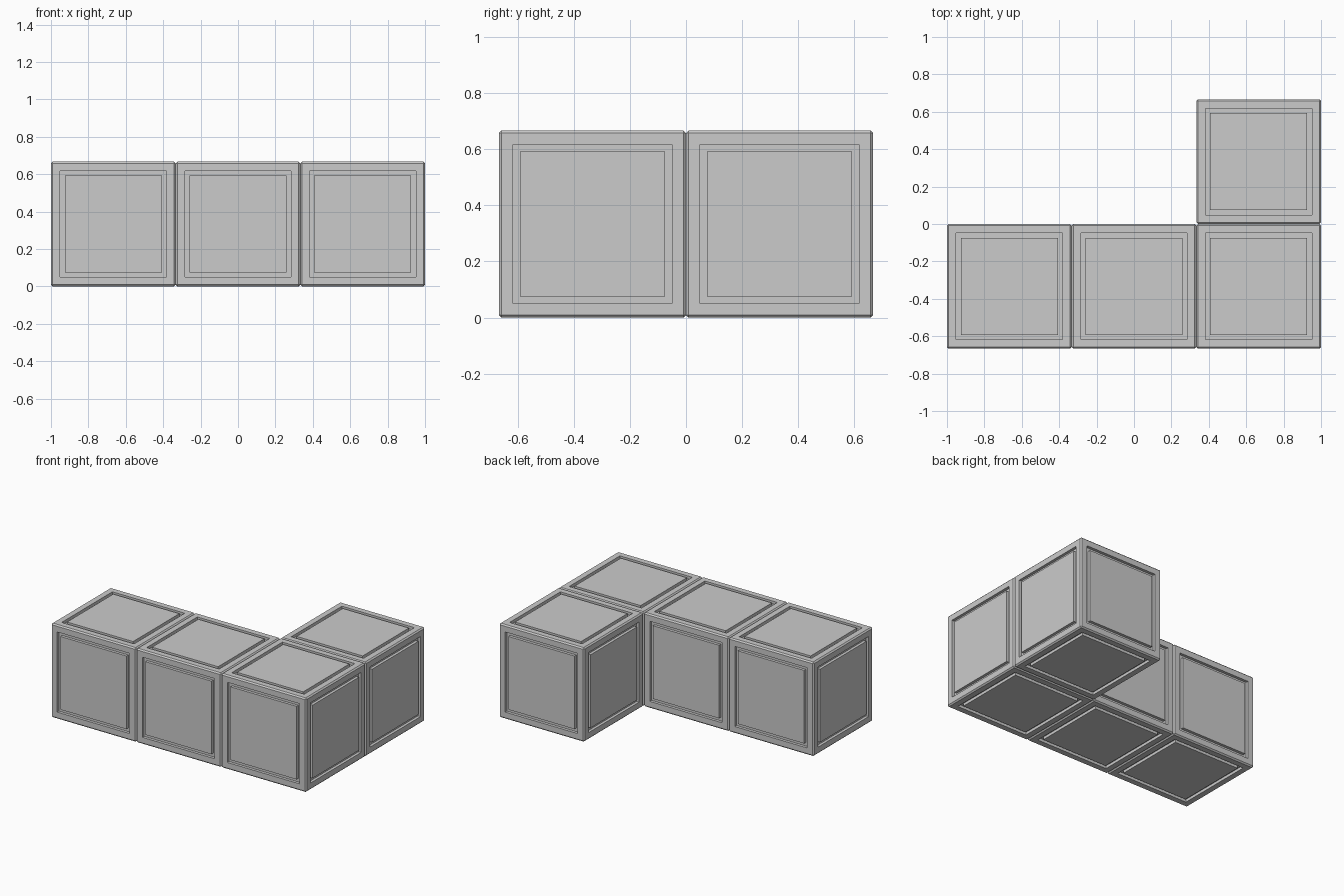
import bpy, bmesh

if "Cube" in bpy.data.objects:
    bpy.data.objects.remove(bpy.data.objects["Cube"])

S = 2 / 3          # cube size and spacing
BEVEL = 0.009      # edge chamfer
PANEL = 0.284      # half size of the groove's outer edge
GROOVE = 0.025     # groove width
DEPTH = 0.02       # groove depth


def block_mesh():
    # Chamfered cube with a square groove framing a panel on every side
    bm = bmesh.new()
    bmesh.ops.create_cube(bm, size=S)
    bmesh.ops.bevel(bm, geom=bm.edges[:], offset=BEVEL, offset_type='OFFSET',
                    segments=1, profile=0.5, affect='EDGES')
    sides = [f for f in bm.faces if f.calc_area() > 0.2]
    border = S / 2 - BEVEL - PANEL
    for thickness, depth in ((border, 0), (0, -DEPTH), (GROOVE, 0), (0, DEPTH)):
        bmesh.ops.inset_individual(bm, faces=sides, thickness=thickness,
                                   depth=depth, use_even_offset=True)
    bm.normal_update()
    mesh = bpy.data.meshes.new("panelled_block")
    bm.to_mesh(mesh)
    bm.free()
    return mesh


# Row of three blocks plus one behind the right end
mesh = block_mesh()
layout = {"left_block": (-1, -0.5), "middle_block": (0, -0.5),
          "corner_block": (1, -0.5), "back_block": (1, 0.5)}
for name, (cx, cy) in layout.items():
    block = bpy.data.objects.new(name, mesh)
    block.location = (cx * S, cy * S, S / 2)
    bpy.context.collection.objects.link(block)
